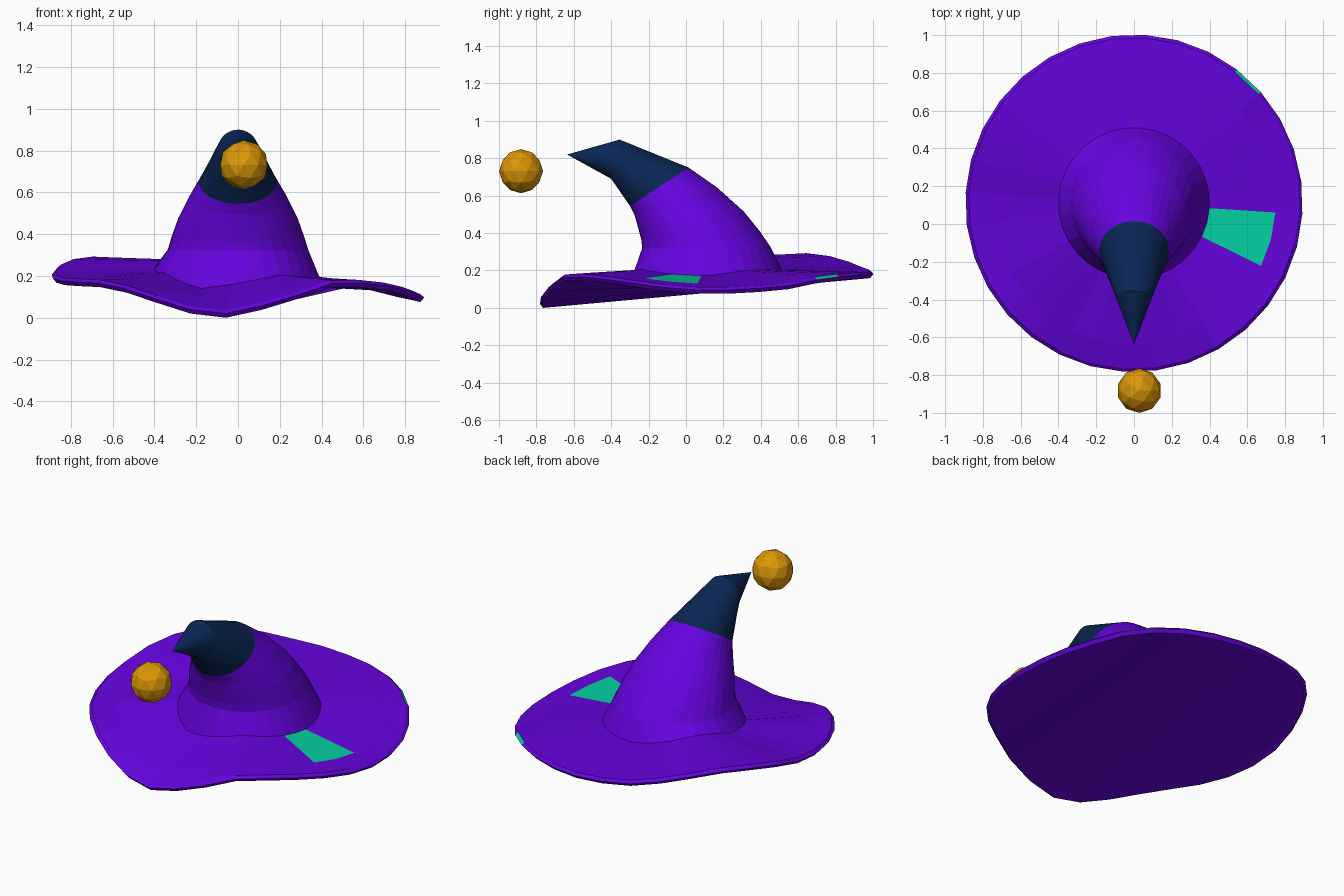
import bpy, bmesh, math
from mathutils import Vector

if "Cube" in bpy.data.objects:
    bpy.data.objects.remove(bpy.data.objects["Cube"])

N = 32
CY = 0.11                       # hat axis in y
ANG = [-3.75 + i * 360 / N for i in range(N)]


def material(name, rgb):
    m = bpy.data.materials.new(name)
    m.diffuse_color = (*rgb, 1)
    m.use_nodes = True
    m.node_tree.nodes["Principled BSDF"].inputs["Base Color"].default_value = m.diffuse_color
    return m


purple = material("purple_felt", (0.13, 0.001, 0.73))
navy = material("navy_felt", (0.003, 0.02, 0.09))
teal = material("teal_patch", (0.001, 0.64, 0.36))
gold = material("gold", (0.72, 0.31, 0.002))


def height(table, deg):
    """Linear interpolation of a periodic angle/height table."""
    pts = table + [(table[0][0] + 360, table[0][1])]
    a = (deg - pts[0][0]) % 360 + pts[0][0]
    for (a0, z0), (a1, z1) in zip(pts, pts[1:]):
        if a0 <= a <= a1:
            return z0 + (z1 - z0) * (a - a0) / (a1 - a0)


def bridge(bm, a, b):
    return [bm.faces.new((a[i], a[(i + 1) % N], b[(i + 1) % N], b[i])) for i in range(N)]


def finish(bm, name, mats):
    bmesh.ops.recalc_face_normals(bm, faces=bm.faces)
    me = bpy.data.meshes.new(name)
    bm.to_mesh(me)
    bm.free()
    for m in mats:
        me.materials.append(m)
    ob = bpy.data.objects.new(name, me)
    bpy.context.collection.objects.link(ob)
    return ob


# wavy heights of the brim edge and of the seam where the crown meets it
EDGE = [(-93.75, .035), (-82.5, .073), (-71, .125), (-60, .178), (-45, .182), (-30, .155),
        (-15, .125), (0, .107), (15, .115), (30, .135), (45, .175), (60, .188), (90, .195),
        (110, .22), (130, .275), (145, .296), (160, .27), (180, .21), (200, .19),
        (221, .182), (232.5, .155), (244, .105), (255, .055)]
SEAM = [(-93, .16), (-60, .205), (-26, .18), (0, .17), (30, .20), (90, .21),
        (120, .25), (140, .28), (160, .27), (180, .225), (210, .213), (230, .165), (244, .14)]


def brim_ring(bm, r, t, drop):
    ring = []
    for a in ANG:
        z = height(SEAM, a) * (1 - t) + height(EDGE, a) * t - drop
        c = math.radians(a)
        ring.append(bm.verts.new((r * math.cos(c), CY + r * math.sin(c), z)))
    return ring


# brim: top surface, lip and underside
bm = bmesh.new()
seam = brim_ring(bm, 0.40, 0, 0)
mid = brim_ring(bm, 0.75, 0.70, 0)
top = brim_ring(bm, 0.876, 1, 0)
lip = brim_ring(bm, 0.893, 1, 0.015)
low = brim_ring(bm, 0.876, 1, 0.035)
inner_faces = bridge(bm, seam, mid)
bridge(bm, mid, top)
lip_faces = bridge(bm, top, lip)
bridge(bm, lip, low)
bm.faces.new((low[0], low[1], low[-1]))
for k in range(1, N // 2 - 1):
    bm.faces.new((low[k], low[k + 1], low[-k - 1], low[-k]))
bm.faces.new((low[N // 2 - 1], low[N // 2], low[N // 2 + 1]))
for f in (inner_faces[-1], inner_faces[-2], lip_faces[4]):
    f.material_index = 1
finish(bm, "brim", [purple, teal])


# crown and tip: tilted rings given as (front y, z), (back y, z), half width
def tilted_ring(bm, front, back, hw):
    f, b = Vector((0, *front)), Vector((0, *back))
    c, d = (f + b) / 2, (b - f) / 2
    return [bm.verts.new(c + d * math.sin(math.radians(a))
                         + Vector((hw * math.cos(math.radians(a)), 0, 0))) for a in ANG]


RINGS = [((-.235, .32), (.45, .33), .337),
         ((-.24, .365), (.395, .41), .318),
         ((-.257, .43), (.31, .515), .287),
         ((-.275, .495), (.165, .645), .236),
         ((-.30, .545), (.015, .75), .185)]

bm = bmesh.new()
prev = brim_ring(bm, 0.40, 0, 0)
for r in RINGS:
    ring = tilted_ring(bm, *r)
    bridge(bm, prev, ring)
    prev = ring
finish(bm, "crown", [purple])

# bent pointed tip
bm = bmesh.new()
a = tilted_ring(bm, *RINGS[-1])
b = tilted_ring(bm, (-.40, .69), (-.355, .90), .10)
bridge(bm, a, b)
apex = bm.verts.new((0, -.635, .82))
for i in range(N):
    bm.faces.new((b[i], b[(i + 1) % N], apex))
finish(bm, "pointed_tip", [navy])

# bobble floating in front of the tip
bpy.ops.mesh.primitive_ico_sphere_add(subdivisions=2, radius=0.118, location=(.028, -.882, .731))
ball = bpy.context.object
ball.name = "bobble"
ball.data.materials.append(gold)
